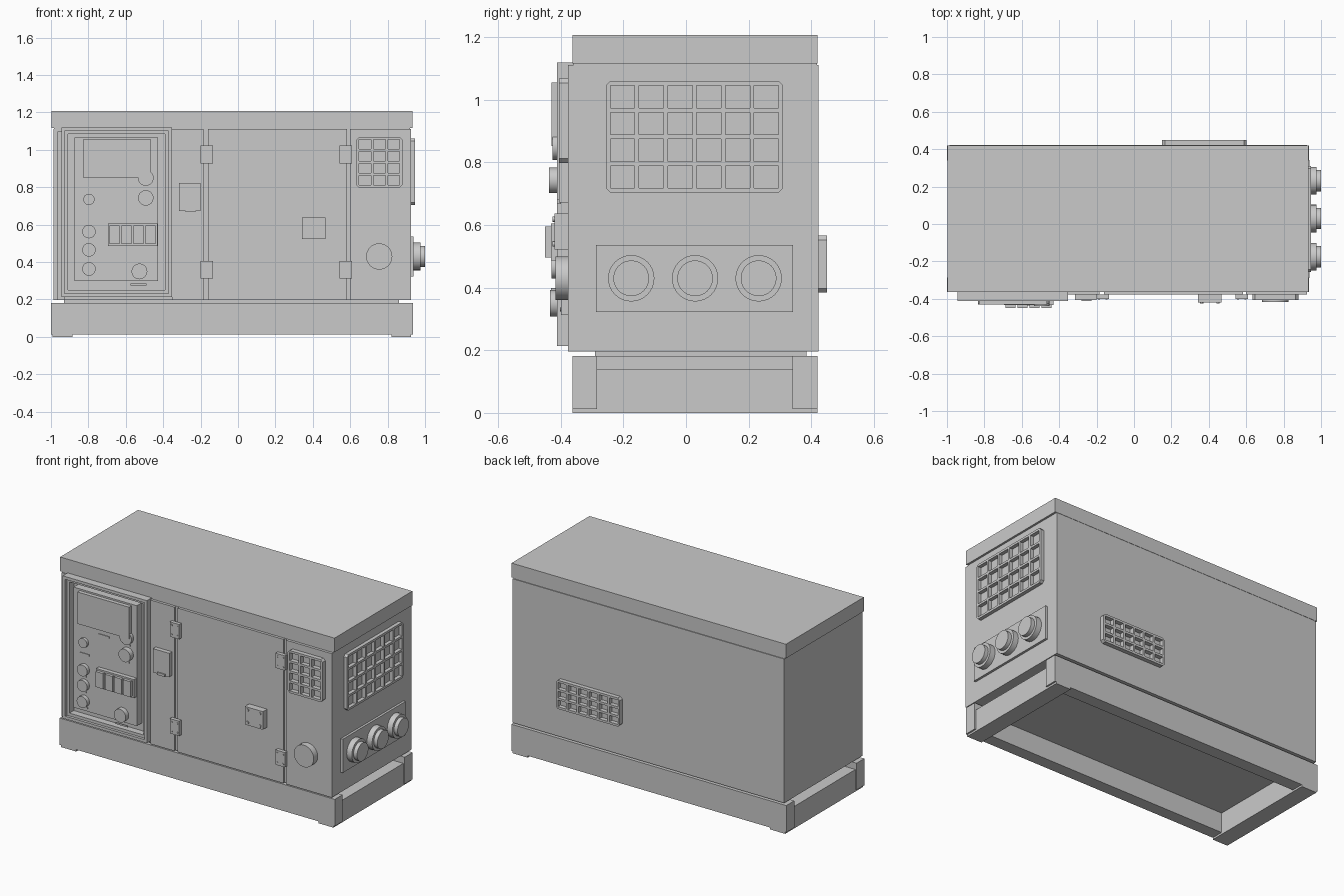
import bpy, bmesh
from math import radians, pi
from mathutils import Matrix, Vector

old = bpy.data.objects.get("Cube")
if old:
    bpy.data.objects.remove(old, do_unlink=True)

grey = bpy.data.materials.new("plain_grey")
grey.use_nodes = True
COLOUR = (0.59, 0.59, 0.59, 1)
grey.diffuse_color = COLOUR
grey.node_tree.nodes["Principled BSDF"].inputs["Base Color"].default_value = COLOUR


def finish(name, bm, matrix=None, smooth=False):
    bmesh.ops.recalc_face_normals(bm, faces=bm.faces)
    me = bpy.data.meshes.new(name)
    bm.to_mesh(me)
    bm.free()
    me.materials.append(grey)
    ob = bpy.data.objects.new(name, me)
    bpy.context.collection.objects.link(ob)
    if matrix:
        ob.matrix_world = matrix
    if smooth:
        for o in bpy.context.selected_objects:
            o.select_set(False)
        ob.select_set(True)
        bpy.context.view_layer.objects.active = ob
        bpy.ops.object.shade_smooth_by_angle(angle=radians(30))
    return ob


def box(name, x, y, z):
    """Box between (low, high) pairs on each axis."""
    bm = bmesh.new()
    size = Matrix.Diagonal((x[1] - x[0], y[1] - y[0], z[1] - z[0], 1))
    mid = Vector((sum(x) / 2, sum(y) / 2, sum(z) / 2))
    bmesh.ops.create_cube(bm, size=1, matrix=Matrix.Translation(mid) @ size)
    return finish(name, bm)


def rim(name, x, z, y, w):
    """Rectangular frame of bars of width w."""
    for a in (x[0], x[1] - w):
        box(name, (a, a + w), y, z)
    for a in (z[0], z[1] - w):
        box(name, (x[0] + w, x[1] - w), y, (a, a + w))


def round_part(name, centre, r, depth, turn=0, segments=32):
    """Cylinder whose back sits at centre and which points out of the front, turned about z."""
    bm = bmesh.new()
    bmesh.ops.create_cone(bm, cap_ends=True, segments=segments, radius1=r, radius2=r, depth=depth,
                          matrix=Matrix.Translation((0, -depth / 2, 0)) @ Matrix.Rotation(pi / 2, 4, "X"))
    place = Matrix.Translation(centre) @ Matrix.Rotation(radians(turn), 4, "Z")
    return finish(name, bm, place, True)


def grille(name, centre, width, height, cols, rows, depth, turn=0, bar=0.014):
    """Thick grid plate with open cells and clipped corners."""
    def lines(length, n):
        cell = (length - bar * (n + 1)) / n
        out = [-length / 2]
        for i in range(n):
            out += [out[-1] + bar, out[-1] + bar + cell]
        return out + [length / 2]

    us, vs = lines(width, cols), lines(height, rows)
    bm = bmesh.new()
    grid = [[bm.verts.new((u, 0, v)) for v in vs] for u in us]
    corners = (grid[0][0], grid[-1][0], grid[0][-1], grid[-1][-1])
    for i in range(len(us) - 1):
        for j in range(len(vs) - 1):
            if i % 2 and j % 2:
                continue
            quad = [grid[i][j], grid[i + 1][j], grid[i + 1][j + 1], grid[i][j + 1]]
            bm.faces.new([v for v in quad if v not in corners])
    bmesh.ops.delete(bm, geom=[v for v in bm.verts if not v.link_faces], context="VERTS")
    ext = bmesh.ops.extrude_face_region(bm, geom=bm.faces[:], use_keep_orig=True)
    moved = [g for g in ext["geom"] if isinstance(g, bmesh.types.BMVert)]
    bmesh.ops.translate(bm, verts=moved, vec=(0, -depth, 0))
    place = Matrix.Translation(centre) @ Matrix.Rotation(radians(turn), 4, "Z")
    return finish(name, bm, place)


SKIN, CORE, BACK, END = -0.377, -0.363, 0.423, 0.924
LOW, HIGH = 0.196, 1.111

# Skid base: two long beams, end cross members and foot plates
for name, y in (("front_beam", (CORE, -0.285)), ("back_beam", (0.34, 0.42))):
    box(name, (-1, 0.935), y, (0.012, 0.182))
for side, x in (("left", (0.82, 0.925)), ("right", (-0.992, -0.885))):
    box(side + "_cross_member", x, (-0.3, 0.35), (0, 0.14))
    box(side + "_foot_plate", x, (CORE, 0.42), (0, 0.012))
box("floor_tray", (-0.93, 0.86), (-0.29, 0.385), (0.18, 0.2))
box("floor_pan", (-0.89, 0.825), (-0.29, 0.345), (0.138, 0.185))

# Cabinet with an open control bay at one end of the front
box("cabinet", (-0.987, END), (-0.3, BACK), (LOW, HIGH))
box("front_core", (-0.36, END), (CORE, -0.29), (LOW, HIGH))
box("bay_post", (-0.987, -0.965), (CORE, -0.29), (LOW, HIGH))
box("bay_lintel", (-0.98, -0.35), (CORE, -0.29), (1.095, HIGH))
box("bay_sill", (-0.93, -0.35), (CORE, -0.29), (LOW, 0.215))
box("roof_spacer", (-0.985, 0.92), (-0.36, 0.418), (1.1, 1.13))
box("roof", (-0.997, 0.933), (CORE, 0.42), (1.117, 1.207))

# Front skin panels with seams between them
for name, x in (("latch_panel", (-0.353, -0.184)), ("middle_door", (-0.16, 0.583)),
                ("end_panel", (0.6, END))):
    box(name, x, (SKIN, CORE), (LOW, HIGH))

# Hinges with rivets
for x in (-0.167, 0.577):
    for z in (0.975, 0.36):
        box("hinge", (x - 0.033, x + 0.033), (-0.4, SKIN), (z - 0.047, z + 0.047))
        for dx in (-0.02, 0.02):
            for dz in (-0.03, 0.03):
                round_part("hinge_rivet", (x + dx, -0.4, z + dz), 0.006, 0.003, segments=10)

# Latch and small junction box
box("latch", (-0.315, -0.2), (-0.405, SKIN), (0.672, 0.823))
box("latch_tab", (-0.282, -0.228), (-0.412, -0.4), (0.668, 0.684))
box("junction_box", (0.342, 0.469), (-0.42, SKIN), (0.522, 0.637))
for x in (0.362, 0.449):
    for z in (0.54, 0.619):
        round_part("box_screw", (x, -0.42, z), 0.009, 0.006, segments=12)

# Control panel: stepped door frame around a raised face, with a trough between them
FACE = -0.405
rim("door_rim", (-0.945, -0.353), (0.214, 1.12), (-0.412, -0.35), 0.018)
rim("door_seal", (-0.927, -0.371), (0.232, 1.102), (-0.395, -0.35), 0.018)
box("control_plate", (-0.93, -0.37), (-0.352, -0.29), (0.23, 1.1))
box("control_face", (-0.873, -0.428), (FACE, -0.3), (0.3, 1.065))
box("display", (-0.828, -0.465), (-0.43, FACE), (0.853, 1.055))

# Knobs and buttons: x, z, radius, depth
for x, z, r, d in ((-0.797, 0.735, 0.03, 0.018), (-0.797, 0.563, 0.036, 0.024),
                   (-0.797, 0.465, 0.036, 0.024), (-0.797, 0.363, 0.036, 0.026),
                   (-0.493, 0.743, 0.041, 0.033), (-0.527, 0.35, 0.042, 0.03),
                   (-0.493, 0.85, 0.042, 0.022)):
    round_part("control_knob", (x, FACE, z), r, d)

# Blank name plates: x, z, half width
for x, z, w in ((-0.657, 0.812, 0.037), (-0.797, 0.66, 0.035), (-0.493, 0.8, 0.02),
                (-0.493, 0.692, 0.014), (-0.797, 0.52, 0.014), (-0.797, 0.42, 0.014),
                (-0.797, 0.322, 0.025), (-0.533, 0.281, 0.043)):
    box("name_plate", (x - w, x + w), (FACE - 0.004, FACE + 0.002), (z - 0.005, z + 0.005))

# Breaker row
box("breaker_block", (-0.695, -0.43), (-0.432, FACE), (0.487, 0.605))
for i in range(4):
    x = -0.686 + i * 0.064
    box("breaker_switch", (x, x + 0.053), (-0.45, -0.43), (0.497, 0.595))

# Ventilation grilles
grille("front_grille", (0.756, SKIN, 0.933), 0.245, 0.27, 3, 4, 0.028)
grille("side_grille", (END, 0.027, 0.882), 0.566, 0.356, 6, 4, 0.023, 90)
grille("back_grille", (0.376, BACK, 0.475), 0.45, 0.182, 6, 3, 0.027, 180)

# Front cap, side plate and stepped sockets
round_part("front_cap", (0.755, SKIN, 0.43), 0.07, 0.04)
box("socket_plate", (END - 0.005, 0.939), (-0.288, 0.342), (0.323, 0.537))
for y in (-0.175, 0.029, 0.232):
    round_part("socket_collar", (0.935, y, 0.43), 0.074, 0.04, 90)
    round_part("socket_cap", (0.97, y, 0.43), 0.057, 0.03, 90)
